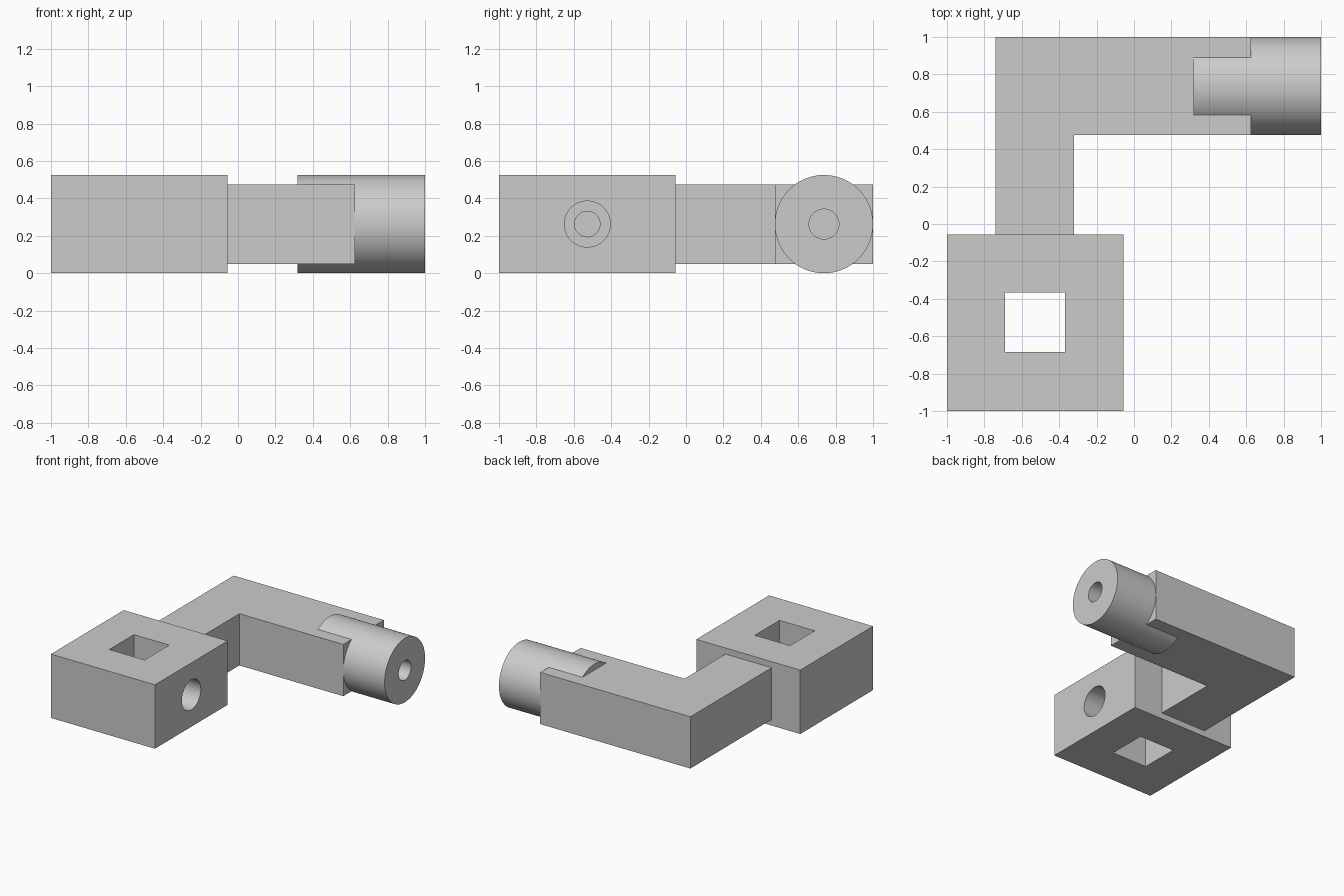
import bpy
import bmesh
from math import pi, radians
from mathutils import Matrix

cube = bpy.data.objects.get("Cube")
if cube:
    bpy.data.objects.remove(cube, do_unlink=True)

grey = bpy.data.materials.new("plain grey")
grey.use_nodes = True
colour = (0.6, 0.6, 0.6, 1)
grey.diffuse_color = colour
grey.node_tree.nodes["Principled BSDF"].inputs["Base Color"].default_value = colour

MID_Z = 0.2625


def finish(name, bm):
    bmesh.ops.recalc_face_normals(bm, faces=bm.faces)
    mesh = bpy.data.meshes.new(name)
    bm.to_mesh(mesh)
    bm.free()
    mesh.materials.append(grey)
    obj = bpy.data.objects.new(name, mesh)
    bpy.context.collection.objects.link(obj)
    return obj


def prism(name, outline, z0, z1):
    """Extrude a flat outline upward."""
    bm = bmesh.new()
    face = bm.faces.new([bm.verts.new((x, y, z0)) for x, y in outline])
    new = bmesh.ops.extrude_face_region(bm, geom=[face])["geom"]
    verts = [v for v in new if isinstance(v, bmesh.types.BMVert)]
    bmesh.ops.translate(bm, verts=verts, vec=(0, 0, z1 - z0))
    return finish(name, bm)


def box(name, x0, x1, y0, y1, z0, z1):
    return prism(name, [(x0, y0), (x1, y0), (x1, y1), (x0, y1)], z0, z1)


def rod(name, x0, x1, y, radius, sides=96):
    """Cylinder lying along x at mid height."""
    bm = bmesh.new()
    place = Matrix.Translation(((x0 + x1) / 2, y, MID_Z)) @ Matrix.Rotation(pi / 2, 4, "Y")
    bmesh.ops.create_cone(bm, cap_ends=True, segments=sides, radius1=radius,
                          radius2=radius, depth=x1 - x0, matrix=place)
    return finish(name, bm)


def activate(obj):
    bpy.ops.object.select_all(action="DESELECT")
    obj.select_set(True)
    bpy.context.view_layer.objects.active = obj


def cut(obj, cutter):
    activate(obj)
    mod = obj.modifiers.new("cut", "BOOLEAN")
    mod.operation = "DIFFERENCE"
    mod.solver = "EXACT"
    mod.object = cutter
    bpy.ops.object.modifier_apply(modifier=mod.name)


# Main parts
block = box("clamp_block", -1, -0.055, -1, -0.055, 0, 0.525)
arm = prism("bent_arm", [(-0.74, -0.055), (-0.32, -0.055), (-0.32, 0.475),
                         (0.625, 0.475), (0.625, 1), (-0.74, 1)], 0.05, 0.475)
barrel = rod("end_barrel", 0.317, 1, 0.7375, 0.2625)

# Openings: square shaft hole, side screw hole, blind seat opposite, barrel bore
shaft = box("shaft_cutter", -0.69, -0.37, -0.685, -0.365, -0.1, 0.7)
screw = rod("screw_cutter", -0.5, 0.1, -0.5275, 0.123, 64)
seat = rod("seat_cutter", -0.85, -0.5, -0.5275, 0.068, 48)
bore = rod("bore_cutter", 0.45, 1.1, 0.7375, 0.08, 48)

for part, cutter in ((block, shaft), (block, screw), (block, seat),
                     (arm, bore), (barrel, bore)):
    cut(part, cutter)

for cutter in (shaft, screw, seat, bore):
    bpy.data.objects.remove(cutter, do_unlink=True)

for part in (block, arm, barrel):
    activate(part)
    bpy.ops.object.shade_smooth_by_angle(angle=radians(30))
